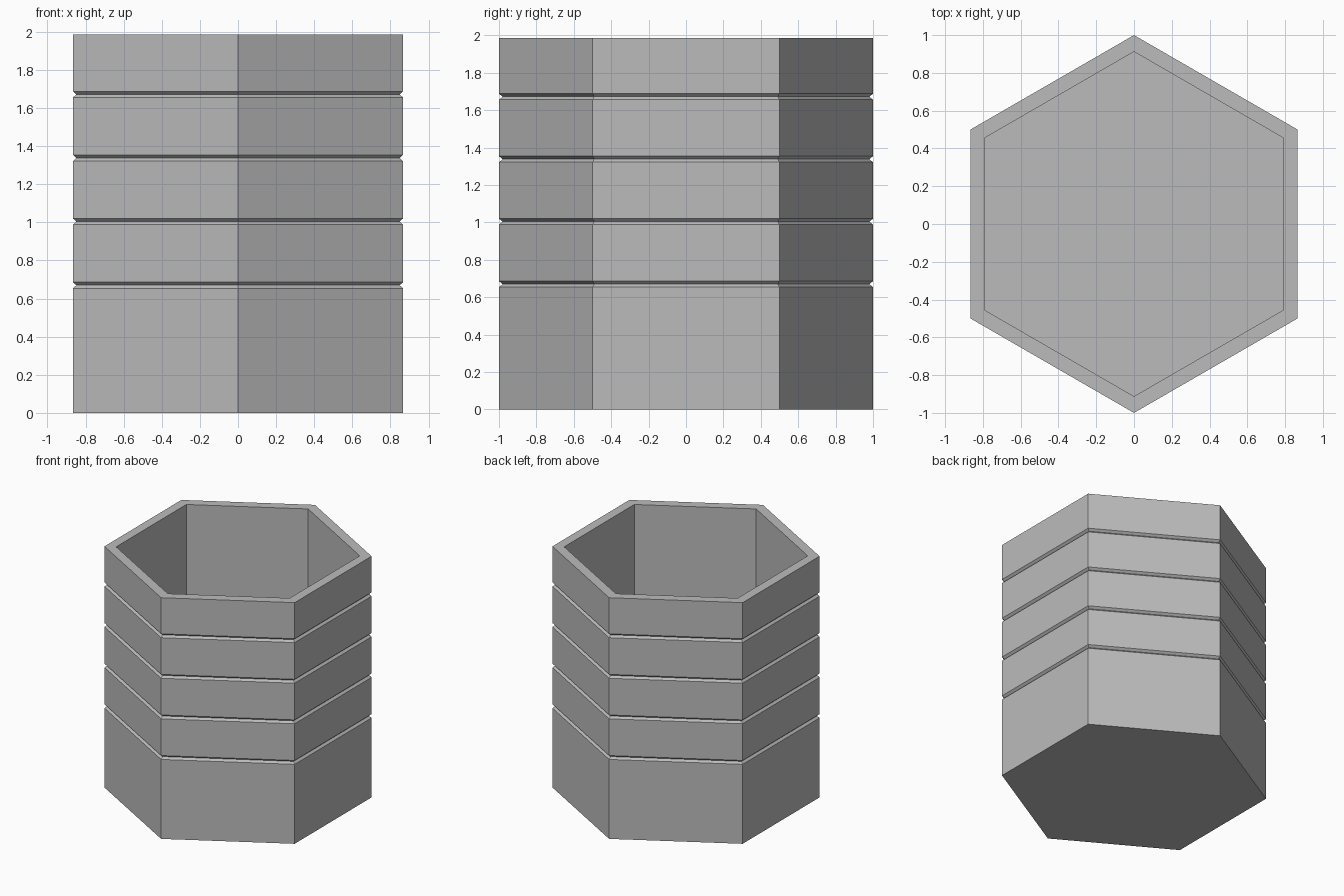
import bpy, bmesh, math

if "Cube" in bpy.data.objects:
    bpy.data.objects.remove(bpy.data.objects["Cube"])

HEIGHT = 1.985
OUTER, INNER = 1.0, 0.912      # corner radii
FLOOR = 0.08
GROOVE_HALF, GROOVE_DEPTH = 0.016, 0.02

grey = bpy.data.materials.new("grey")
grey.diffuse_color = (0.5, 0.5, 0.5, 1)
grey.use_nodes = True
grey.node_tree.nodes["Principled BSDF"].inputs["Base Color"].default_value = grey.diffuse_color

# Wall profile (radius, z): outside with four V grooves, rim, then inside
profile = [(OUTER, 0)]
for i in range(4):
    z = 0.67 + 0.334 * i
    profile += [(OUTER, z - GROOVE_HALF), (OUTER - GROOVE_DEPTH, z), (OUTER, z + GROOVE_HALF)]
profile += [(OUTER, HEIGHT), (INNER, HEIGHT), (INNER, FLOOR)]

# Stack hexagonal rings with corners on the y axis
bm = bmesh.new()
rings = []
for r, z in profile:
    angles = [math.radians(30 + 60 * k) for k in range(6)]
    rings.append([bm.verts.new((r * math.cos(a), r * math.sin(a), z)) for a in angles])
for low, high in zip(rings, rings[1:]):
    for k in range(6):
        n = (k + 1) % 6
        bm.faces.new((low[k], low[n], high[n], high[k]))

# Underside and inner floor
bm.faces.new(rings[0][::-1])
bm.faces.new(rings[-1])
bmesh.ops.recalc_face_normals(bm, faces=bm.faces)

mesh = bpy.data.meshes.new("hexagonal_pot")
bm.to_mesh(mesh)
bm.free()
mesh.materials.append(grey)
pot = bpy.data.objects.new("hexagonal_pot", mesh)
bpy.context.collection.objects.link(pot)
